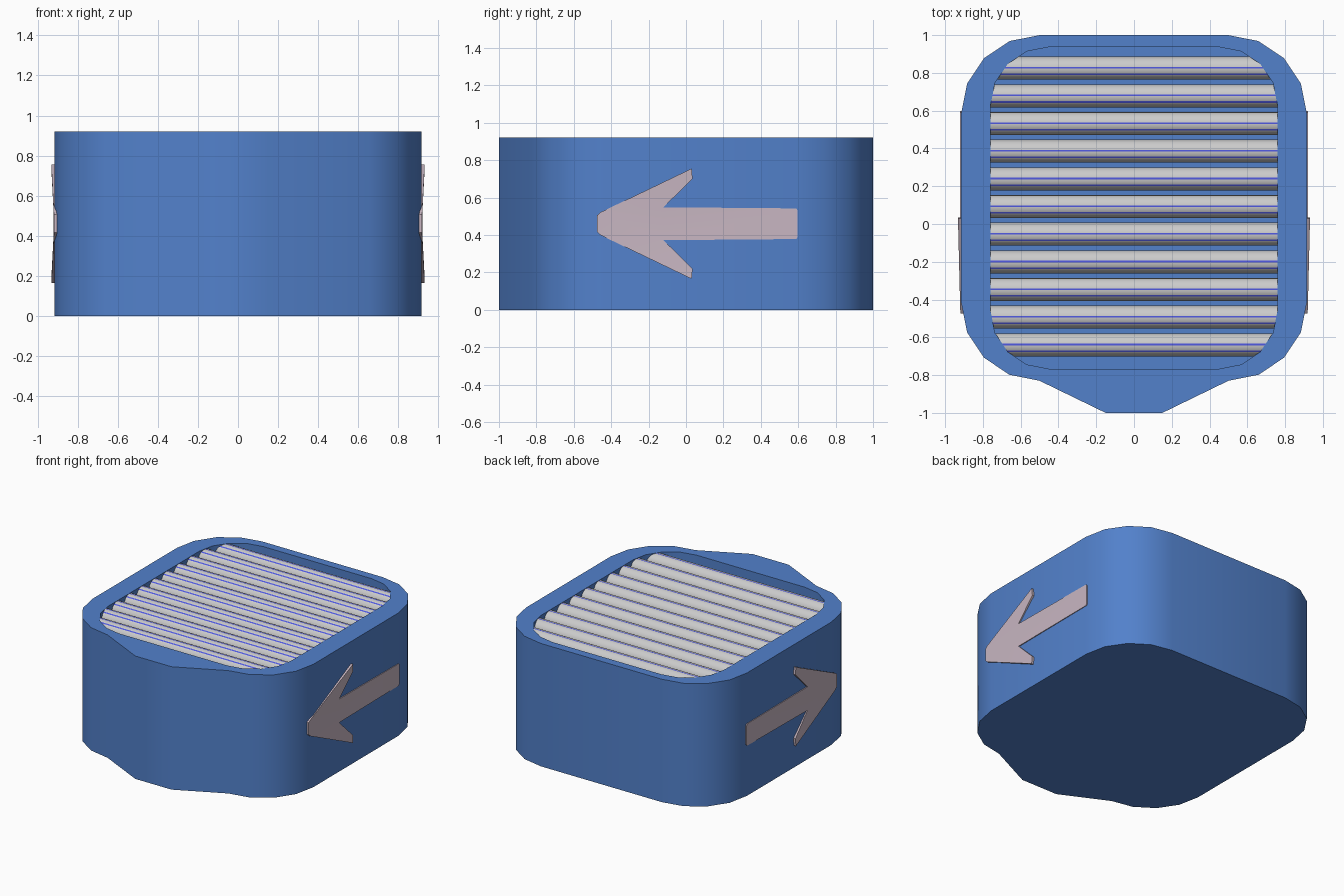
import bpy, bmesh, math

if "Cube" in bpy.data.objects:
    bpy.data.objects.remove(bpy.data.objects["Cube"])

CY = 0.085      # centre of the rounded box along y
TOP = 0.92      # rim height
FLOOR = 0.80    # pocket floor height


def material(name, rgb):
    m = bpy.data.materials.new(name)
    m.diffuse_color = (*rgb, 1)
    m.use_nodes = True
    m.node_tree.nodes["Principled BSDF"].inputs["Base Color"].default_value = m.diffuse_color
    return m


BLUE = material("blue", (0.085, 0.22, 0.60))
PINK = material("pale_pink", (0.58, 0.47, 0.54))
STRIPE = material("stripe_blue", (0.08, 0.10, 0.75))
GREY = material("grey", (0.55, 0.55, 0.54))


def finish(bm, name, mats, smooth=35):
    bmesh.ops.recalc_face_normals(bm, faces=bm.faces)
    me = bpy.data.meshes.new(name)
    bm.to_mesh(me)
    bm.free()
    ob = bpy.data.objects.new(name, me)
    bpy.context.collection.objects.link(ob)
    for m in mats:
        me.materials.append(m)
    bpy.ops.object.select_all(action='DESELECT')
    ob.select_set(True)
    bpy.context.view_layer.objects.active = ob
    bpy.ops.object.shade_smooth_by_angle(angle=math.radians(smooth))
    return ob


def outline(hx, hy, r, front_y):
    """Rounded rectangle with two extra front points at front_y (the spout)."""
    pts = []
    for sx, sy, start in ((1, 1, 0), (-1, 1, 90), (-1, -1, 180), (1, -1, 270)):
        for i in range(5):
            a = math.radians(start + 22.5 * i)
            pts.append((sx * (hx - r) + r * math.cos(a),
                        CY + sy * (hy - r) + r * math.sin(a)))
        if start == 180:
            pts += [(-0.15, front_y), (0.15, front_y)]
    return pts


def strip(bm, a, b):
    n = len(a)
    for i in range(n):
        j = (i + 1) % n
        bm.faces.new((a[i], a[j], b[j], b[i]))


# body: outer wall, rim, pocket wall and pocket floor
bm = bmesh.new()
outer = outline(0.915, 0.915, 0.415, -1.0)
inner = outline(0.76, 0.852, 0.31, CY - 0.852)
rings = [[bm.verts.new((x, y, z)) for x, y in pts]
         for pts, z in ((outer, 0), (outer, TOP), (inner, TOP), (inner, FLOOR))]
for a, b in zip(rings, rings[1:]):
    strip(bm, a, b)
bm.faces.new(rings[0])
bm.faces.new(rings[-1])
finish(bm, "body", [BLUE])

# rounded slats across the pocket, each with two thin blue stripes
R = 0.061
angles = [0, 20, 40, 58, 72, 84, 92, 104, 118, 127, 135, 150, 165, 180]
for k in range(11):
    yc = 0.825 - 0.1465 * k
    prof = [(yc + R * math.cos(math.radians(a)),
             TOP - 0.002 - R + R * math.sin(math.radians(a))) for a in angles]
    prof += [(yc - R, FLOOR + 0.01), (yc + R, FLOOR + 0.01)]
    bm = bmesh.new()
    left, right = ([bm.verts.new((x, y, z)) for y, z in prof] for x in (-0.76, 0.76))
    strip(bm, left, right)
    bm.faces.new(left)
    bm.faces.new(right)
    bm.faces.ensure_lookup_table()
    for i in (5, 8):
        bm.faces[i].material_index = 1
    finish(bm, f"slat_{k + 1}", [GREY, STRIPE])

# side arrows: (y, height above axis, outer x), upper half mirrored
half = [(0.597, 0.07, 0.92), (0.59, 0.082, 0.92), (-0.12, 0.088, 0.922),
        (0.035, 0.24, 0.93), (0.03, 0.295, 0.932), (-0.455, 0.062, 0.92),
        (-0.475, 0.045, 0.918)]
for side, name in ((1, "arrow_right"), (-1, "arrow_left")):
    bm = bmesh.new()
    up = [[bm.verts.new((side * (0.88 if back else x), y, 0.46 + h)) for y, h, x in half]
          for back in (0, 1)]
    dn = [[bm.verts.new((side * (0.88 if back else x), y, 0.46 - h)) for y, h, x in half]
          for back in (0, 1)]
    front, back = (u + d[::-1] for u, d in zip(up, dn))
    strip(bm, front, back)
    # shaft, barbs and head of the face
    u, d = up[0], dn[0]
    bm.faces.new((u[0], u[1], u[2], d[2], d[1], d[0]))
    bm.faces.new((u[2], u[5], u[6], d[6], d[5], d[2]))
    for s in (u, d):
        bm.faces.new((s[2], s[3], s[4], s[5]))
    bm.faces.new(back)
    finish(bm, name, [PINK], 30)
